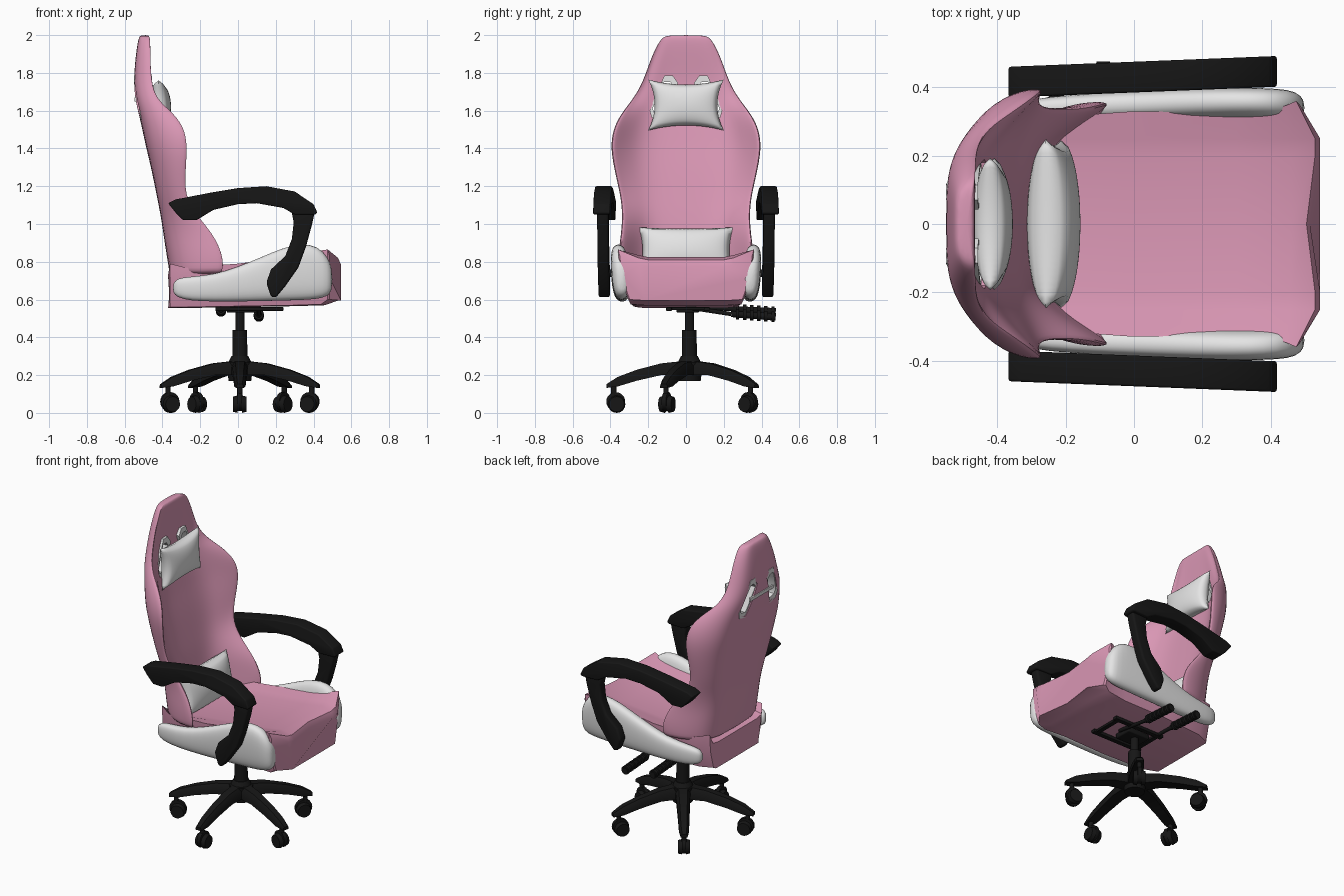
import bpy, bmesh, math
from mathutils import Vector, Matrix

cube = bpy.data.objects.get("Cube")
if cube:
    bpy.data.objects.remove(cube)


def material(name, rgb):
    m = bpy.data.materials.new(name)
    m.use_nodes = True
    m.diffuse_color = (*rgb, 1)
    m.node_tree.nodes["Principled BSDF"].inputs["Base Color"].default_value = (*rgb, 1)
    return m


PINK = material("pink leather", (0.70, 0.31, 0.46))
WHITE = material("white leather", (0.78, 0.78, 0.78))
BLACK = material("black plastic", (0.008, 0.008, 0.008))


def finish(name, bm, mat, subsurf=0, bevel=0, cutters=(), angle=40):
    """Turn a bmesh into an object, bake its modifiers and shade it."""
    bmesh.ops.recalc_face_normals(bm, faces=bm.faces)
    me = bpy.data.meshes.new(name)
    bm.to_mesh(me)
    bm.free()
    ob = bpy.data.objects.new(name, me)
    bpy.context.collection.objects.link(ob)
    me.materials.append(mat)
    if bevel:
        mod = ob.modifiers.new("bevel", "BEVEL")
        mod.width, mod.segments, mod.limit_method = bevel, 3, "ANGLE"
    if subsurf:
        ob.modifiers.new("subsurf", "SUBSURF").levels = subsurf
    for c in cutters:
        mod = ob.modifiers.new("hole", "BOOLEAN")
        mod.object, mod.operation = c, "DIFFERENCE"
    if ob.modifiers:
        dg = bpy.context.evaluated_depsgraph_get()
        ob.data = bpy.data.meshes.new_from_object(ob.evaluated_get(dg))
        ob.modifiers.clear()
    bpy.ops.object.select_all(action="DESELECT")
    ob.select_set(True)
    bpy.context.view_layer.objects.active = ob
    bpy.ops.object.shade_smooth_by_angle(angle=math.radians(angle))
    return ob


def loft(rings, closed=False):
    """Skin a list of equal rings of points, capped or closed into a loop."""
    bm = bmesh.new()
    vs = [[bm.verts.new(p) for p in ring] for ring in rings]
    n = len(vs[0])
    pairs = list(zip(vs, vs[1:])) + ([(vs[-1], vs[0])] if closed else [])
    for a, b in pairs:
        for i in range(n):
            bm.faces.new((a[i], a[(i + 1) % n], b[(i + 1) % n], b[i]))
    if not closed:
        bm.faces.new(vs[0])
        bm.faces.new(vs[-1])
    return bm


def mirrored(half):
    """Close a half section by reflecting it in y; ends lie on y = 0."""
    return half + [(x, -y, z) for x, y, z in half[-2:0:-1]]


def box(name, centre, size, mat, bevel=0.008):
    bm = bmesh.new()
    bmesh.ops.create_cube(bm, size=1)
    bmesh.ops.scale(bm, vec=size, verts=bm.verts)
    bmesh.ops.translate(bm, vec=centre, verts=bm.verts)
    return finish(name, bm, mat, bevel=bevel)


def rod(name, p, q, r1, r2=None, mat=BLACK, sides=20):
    p, q = Vector(p), Vector(q)
    bm = bmesh.new()
    turn = (q - p).to_track_quat("Z", "Y").to_matrix().to_4x4()
    bmesh.ops.create_cone(bm, cap_ends=True, segments=sides, radius1=r1,
                          radius2=r1 if r2 is None else r2, depth=(q - p).length,
                          matrix=Matrix.Translation((p + q) / 2) @ turn)
    return finish(name, bm, mat)


def prism(name, outline, y0, y1, slope, bevel):
    """Extrude an x-z outline across y, drifting sideways along x."""
    bm = loft([[(x, y + slope * x, z) for x, z in outline] for y in (y0, y1)])
    return finish(name, bm, BLACK, bevel=bevel)


# Slots in the upper backrest: cutters and white rims
SLOT = [(.05, 1.74), (.075, 1.775), (.115, 1.775), (.14, 1.72),
        (.19, 1.60), (.18, 1.565), (.125, 1.55), (.1, 1.6)]
MID = (.122, 1.665)
cutters = []
for s, side in ((1, "left"), (-1, "right")):
    cutters.append(finish(side + "_slot_cutter", loft(
        [[(x, s * y, z) for y, z in SLOT] for x in (-.7, -.3)]), PINK))
    rings = []
    for y, z in SLOT:
        back = -.512 - .16 * (z - 1.54)
        front = -.445 - .05 * (z - 1.54)
        inner, outer = [(MID[0] + (y - MID[0]) * k, MID[1] + (z - MID[1]) * k) for k in (.8, 1.1)]
        rings.append([(back, s * inner[0], inner[1]), (front, s * inner[0], inner[1]),
                      (front, s * outer[0], outer[1]), (back, s * outer[0], outer[1])])
    finish(side + "_slot_rim", loft(rings, closed=True), WHITE)

# Backrest: height, half width, rear x, wing tip x
BACK = [(2.0, .10, -.515, -.475), (1.985, .135, -.528, -.463), (1.88, .188, -.543, -.455),
        (1.75, .23, -.553, -.45), (1.66, .285, -.543, -.42), (1.6, .335, -.53, -.345),
        (1.52, .385, -.51, -.275), (1.42, .405, -.49, -.255), (1.3, .387, -.46, -.265),
        (1.15, .35, -.43, -.272), (1.05, .34, -.41, -.21), (.95, .347, -.395, -.12),
        (.85, .362, -.38, -.07), (.76, .362, -.365, -.06), (.72, .345, -.36, -.09)]
rings = []
for z, w, r, f in BACK:
    c = min(r + .075, f)
    d = f - r
    half = [(r, 0), (r, .5 * w), (r + .15 * d, .8 * w), (r + .6 * d, .98 * w), (f, w),
            (f - .02 * (f > c), .93 * w), (c + .4 * (f - c), .74 * w), (c, .5 * w), (c, 0)]
    rings.append(mirrored([(x, y, z) for x, y in half]))
finish("backrest", loft(rings), PINK, subsurf=2, cutters=cutters)
for c in cutters:
    bpy.data.objects.remove(c)


# Pillows
def pillow(name, centre, sy, sz, thick, pinch_y, pinch_z, tilt):
    bm = bmesh.new()
    for s in (1, -1):
        made = bmesh.ops.create_grid(bm, x_segments=24, y_segments=20, size=1)
        for v in made["verts"]:
            u, w = v.co.x, v.co.y
            bulge = max(0, (1 - u * u) * (1 - w * w)) ** .38
            v.co = (s * thick * bulge, u * sy * (1 - pinch_y * (1 - w * w)),
                    w * sz * (1 - pinch_z * (1 - u * u)))
    bmesh.ops.remove_doubles(bm, verts=bm.verts, dist=.0005)
    bmesh.ops.transform(bm, verts=bm.verts,
                        matrix=Matrix.Translation(centre) @ Matrix.Rotation(tilt, 4, "Y"))
    finish(name, bm, WHITE, angle=70)


pillow("head_pillow", (-.415, 0, 1.63), .2, .135, .06, .17, .2, -.05)
pillow("lumbar_pillow", (-.235, 0, .86), .25, .125, .075, .08, .06, -.2)
box("pillow_strap", (-.543, 0, 1.66), (.012, .24, .022), WHITE, .002)

# Seat: x at centre, shoulder and corner, half width, bottom, centre top, corner top
SEAT = [(-.37, -.37, -.36, .27, .56, .72, .79), (-.28, -.28, -.28, .31, .56, .74, .77),
        (0, 0, 0, .33, .565, .77, .79), (.3, .3, .3, .325, .57, .80, .83),
        (.46, .46, .44, .345, .575, .825, .86), (.505, .53, .475, .36, .6, .81, .865),
        (.515, .545, .485, .35, .6, .775, .83)]
rings = []
for xc, xs, xk, w, zb, zt, zk in SEAT:
    rings.append(mirrored([(xc, 0, zt), (xs, .2, zt), (xs, .25, zt + .01), (xk, w, zk),
                           (xk, w * .97, .5 * (zb + zk)), (xk, w * .85, zb),
                           (xs, .22, zb - .005), (xc, 0, zb - .005)]))
finish("seat_cushion", loft(rings), PINK, angle=35)

# Side bolsters of the seat: x, bottom, top, middle y, half thickness
BOLSTER = [(-.345, .64, .68, .325, .012), (-.325, .61, .715, .33, .03), (-.25, .592, .722, .337, .036),
           (-.12, .588, .735, .342, .04), (0, .588, .775, .345, .043), (.12, .59, .825, .348, .046),
           (.24, .592, .878, .35, .048), (.34, .595, .9, .35, .048), (.42, .6, .885, .348, .048),
           (.475, .615, .83, .345, .044), (.5, .65, .76, .34, .022)]
for s, side in ((1, "left"), (-1, "right")):
    rings = []
    for x, zb, zt, y, t in BOLSTER:
        ring = []
        for i in range(16):
            a = math.tau * i / 16
            ca, sa = math.cos(a), math.sin(a)
            oy = math.copysign(abs(ca) ** .7, ca) * t
            oz = math.copysign(abs(sa) ** .8, sa) * (zt - zb) / 2
            ring.append((x, s * (y + oy + .06 * oz), (zb + zt) / 2 + oz))
        rings.append(ring)
    finish(side + "_seat_bolster", loft(rings), WHITE, subsurf=1, angle=70)

# Armrests
PAD = [(-.37, 1.11), (-.33, 1.13), (-.15, 1.165), (0, 1.19), (.15, 1.2), (.3, 1.172), (.4, 1.105),
       (.42, 1.06), (.41, 1.05), (.3, 1.05), (.24, 1.085), (.1, 1.11), (0, 1.105),
       (-.13, 1.075), (-.22, 1.02), (-.29, 1.02), (-.33, 1.06)]
LEG = [(.41, 1.08), (.39, .99), (.36, .88), (.32, .77), (.25, .67), (.2, .61), (.175, .615),
       (.15, .69), (.175, .76), (.25, .83), (.285, .92), (.295, 1.01), (.28, 1.08)]
for s, side in ((1, "left"), (-1, "right")):
    prism(side + "_arm_pad", PAD, s * .385, s * .475, s * .04, .018)
    prism(side + "_arm_support", LEG, s * .395, s * .455, s * .04, .015)
    rod(side + "_arm_bolt", (.22, s * .36, .74), (.22, s * .41, .74), .02)

# Gas lift column and hub
CX, CY = .01, .018
for name, z0, z1, r0, r1 in (("base_hub", .17, .27, .06, .072), ("hub_collar", .27, .3, .06, .045),
                             ("lift_sleeve", .28, .44, .04, .038), ("lift_piston", .44, .56, .024, .024)):
    rod(name, (CX, CY, z0), (CX, CY, z1), r0, r1, sides=28)

# Five-legged base with twin-wheel casters
SPOKE = [(.03, .045, .2, .275), (.15, .04, .2, .262), (.28, .034, .17, .228),
         (.38, .03, .14, .19), (.44, .02, .132, .152)]
for k in range(5):
    a = math.radians(72 * k - 90)
    out, side = Vector((math.cos(a), math.sin(a), 0)), Vector((-math.sin(a), math.cos(a), 0))

    def place(r, t, z):
        return Vector((CX, CY, z)) + out * r + side * t

    rings = [[place(r, w, zb), place(r, w, .4 * zb + .6 * zt), place(r, .6 * w, zt),
              place(r, -.6 * w, zt), place(r, -w, .4 * zb + .6 * zt), place(r, -w, zb)]
             for r, w, zb, zt in SPOKE]
    finish(f"base_leg_{k}", loft(rings), BLACK)
    rod(f"caster_stem_{k}", place(.4, 0, .06), place(.4, 0, .16), .014)
    rod(f"caster_axle_{k}", place(.385, -.03, .05), place(.385, .03, .05), .016)
    rod(f"caster_hood_{k}", place(.39, -.012, .06), place(.39, .012, .06), .05)
    for s in (1, -1):
        rod(f"caster_wheel_{k}_{s}", place(.385, s * .012, .046), place(.385, s * .036, .046), .046, .04)

# Tilt mechanism under the seat
box("mechanism_body", (.02, .01, .548), (.16, .12, .035), BLACK)
for s in (1, -1):
    box(f"mounting_rail_{s}", (.06, .01 + s * .1, .55), (.36, .03, .02), BLACK, .003)
    box(f"mounting_crossbar_{s}", (.06 + s * .15, .01, .552), (.03, .22, .016), BLACK, .003)

# Ribbed control levers
for name, x, z in (("rear_lever", -.09, .535), ("front_lever", .11, .508)):
    start, bend, end = Vector((x, .0, .56)), Vector((x, .24, z + .015)), Vector((x, .475, z))
    rod(name + "_bar", start, bend, .011)
    rod(name + "_grip", bend, end, .016, .02)
    for i in range(6):
        p = bend.lerp(end, .1 + i * .16)
        rod(f"{name}_rib_{i}", p, p + Vector((0, .018, 0)), .027)
